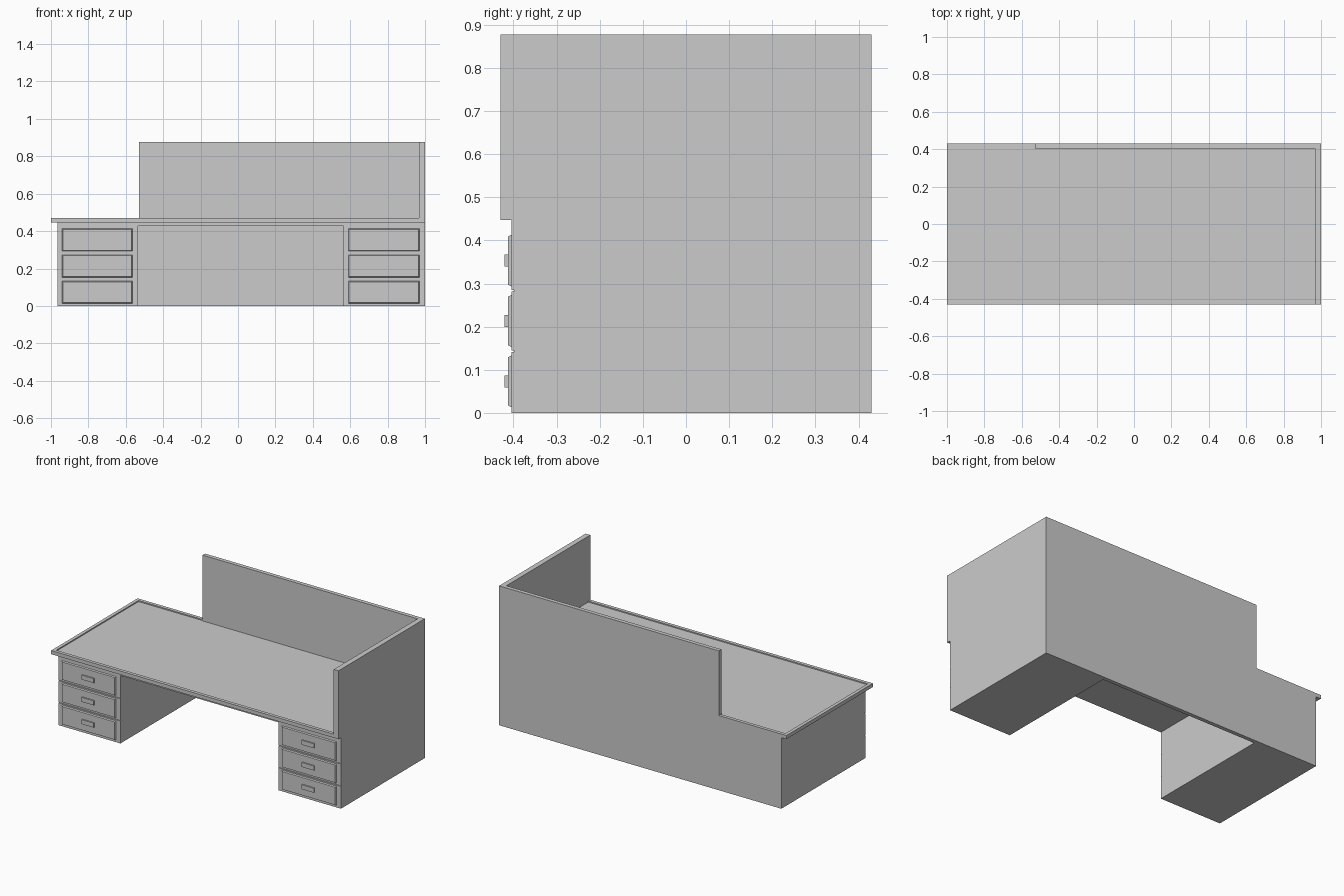
import bpy, bmesh

if "Cube" in bpy.data.objects:
    bpy.data.objects.remove(bpy.data.objects["Cube"])


def make_object(name, bm):
    bmesh.ops.recalc_face_normals(bm, faces=bm.faces)
    mesh = bpy.data.meshes.new(name)
    bm.to_mesh(mesh)
    bm.free()
    obj = bpy.data.objects.new(name, mesh)
    bpy.context.collection.objects.link(obj)
    return obj


def box_bm(x, y, z):
    bm = bmesh.new()
    bmesh.ops.create_cube(bm, size=1)
    for v in bm.verts:
        v.co = [lo + (c + 0.5) * (hi - lo) for c, (lo, hi) in zip(v.co, (x, y, z))]
    bm.normal_update()
    return bm


def box(name, x, y, z):
    return make_object(name, box_bm(x, y, z))


def drawer_front(name, x, y, z, slope):
    # Raised panel whose front face is smaller than its base
    bm = box_bm(x, y, z)
    cx, cz = sum(x) / 2, sum(z) / 2
    for v in bm.verts:
        if v.co.y < sum(y) / 2:
            v.co.x += slope if v.co.x < cx else -slope
            v.co.z += slope if v.co.z < cz else -slope
    return make_object(name, bm)


FRONT, BACK, PANEL = -0.405, 0.43, 0.405
TOP_LOW, TOP_HIGH, WALL_TOP = 0.447, 0.47, 0.877

# Desktop with a shallow recessed work surface
bm = box_bm((-1, 1), (-0.43, BACK), (TOP_LOW, TOP_HIGH))
top = max(bm.faces, key=lambda f: f.calc_center_median().z)
bmesh.ops.inset_region(bm, faces=[top], thickness=0.03)
inner = bmesh.ops.extrude_face_region(bm, geom=[top])
bmesh.ops.delete(bm, geom=[top], context='FACES_ONLY')
bmesh.ops.translate(bm, vec=(0, 0, -0.007),
                    verts=[g for g in inner["geom"] if isinstance(g, bmesh.types.BMVert)])
make_object("desktop", bm)

# Support layer under the desktop and the rear panel
box("desktop_support", (-0.965, 1), (FRONT, PANEL), (0.427, TOP_LOW))
box("rear_panel", (-0.965, 1), (PANEL, BACK), (0, TOP_LOW))

# Privacy walls standing on the desktop
box("rear_screen", (-0.53, 0.967), (PANEL, BACK), (TOP_HIGH - 0.02, WALL_TOP))
box("side_screen", (0.967, 1), (-0.43, BACK), (TOP_HIGH - 0.02, WALL_TOP))

# Drawer pedestals
rows = [(0, 0.141), (0.145, 0.281), (0.285, 0.427)]
for side, x0, x1 in (("left", -0.965, -0.535), ("right", 0.565, 1.0)):
    box(side + "_pedestal", (x0, x1), (FRONT + 0.006, PANEL), (0, 0.427))
    d0, d1 = x0 + 0.025, x1 - 0.03
    mid = (d0 + d1) / 2
    for i, (z0, z1) in enumerate(rows, 1):
        zc = 0.073 + 0.14 * (i - 1)
        box(f"{side}_drawer_frame_{i}", (x0, x1), (FRONT, FRONT + 0.006), (z0, z1))
        drawer_front(f"{side}_drawer_front_{i}", (d0, d1), (-0.413, FRONT),
                     (zc - 0.06, zc + 0.06), 0.004)
        box(f"{side}_drawer_handle_{i}", (mid - 0.043, mid + 0.043),
            (-0.421, -0.413), (zc - 0.014, zc + 0.014))
